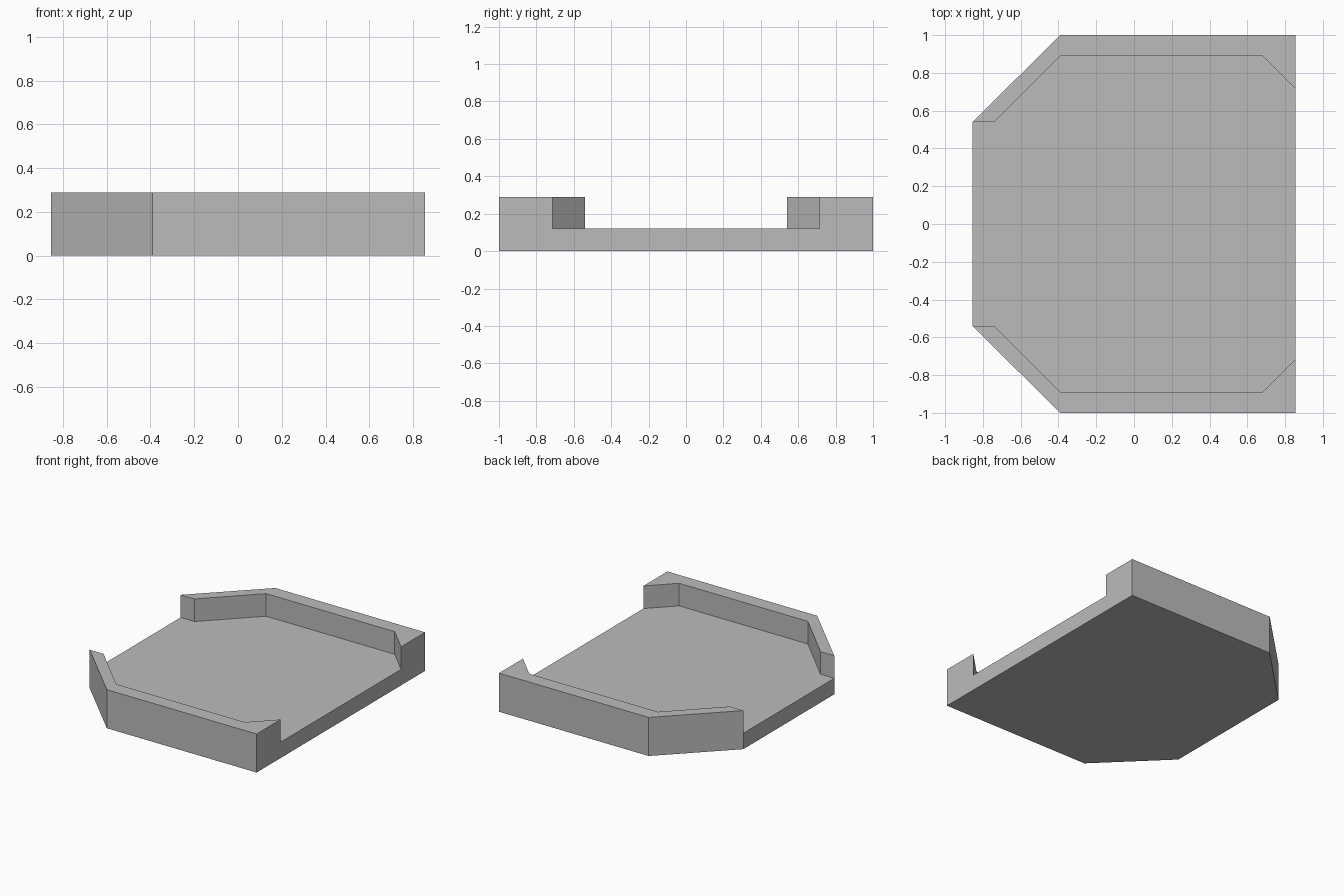
import bpy
import bmesh
import math

cube = bpy.data.objects.get("Cube")
if cube:
    bpy.data.objects.remove(cube, do_unlink=True)

FLOOR_TOP = 0.12
WALL_TOP = 0.29

# Single grey material
grey = bpy.data.materials.new("plain grey")
grey.use_nodes = True
colour = (0.5, 0.5, 0.5, 1)
grey.diffuse_color = colour
grey.node_tree.nodes["Principled BSDF"].inputs["Base Color"].default_value = colour

# Plan of one wall: outer corners first, then inner corners
wall_plan = [(-0.855, 0.54), (-0.39, 1), (0.855, 1),
             (0.855, 0.715), (0.68, 0.89), (-0.39, 0.89), (-0.74, 0.54)]

bm = bmesh.new()
back = [bm.verts.new((x, y, 0)) for x, y in wall_plan]
front = [bm.verts.new((x, -y, 0)) for x, y in wall_plan]

# Flat plan: two mirrored walls and the floor between their inner edges
back_wall = bm.faces.new(back)
front_wall = bm.faces.new(front[::-1])
floor = bm.faces.new([back[0]] + back[:2:-1] + front[3:] + [front[0]])
for face in (back_wall, front_wall):
    face.material_index = 0
wall_tag = bm.faces.layers.int.new("wall")
back_wall, front_wall = [f for f in bm.faces if len(f.verts) == len(wall_plan)]
back_wall[wall_tag] = front_wall[wall_tag] = 1


def raise_faces(faces, height, keep):
    """Extrude faces upward and return the new top faces."""
    result = bmesh.ops.extrude_face_region(bm, geom=faces, use_keep_orig=keep)["geom"]
    verts = [g for g in result if isinstance(g, bmesh.types.BMVert)]
    bmesh.ops.translate(bm, vec=(0, 0, height), verts=verts)
    return [g for g in result if isinstance(g, bmesh.types.BMFace)]


# Floor slab, then the raised walls
tops = raise_faces(bm.faces[:], FLOOR_TOP, True)
wall_tops = [f for f in tops if len(f.verts) == len(wall_plan)]
raise_faces(wall_tops, WALL_TOP - FLOOR_TOP, False)

# Merge flush faces into clean flat sides
bmesh.ops.recalc_face_normals(bm, faces=bm.faces[:])
bmesh.ops.dissolve_limit(bm, angle_limit=math.radians(1),
                         verts=bm.verts[:], edges=bm.edges[:])
bmesh.ops.recalc_face_normals(bm, faces=bm.faces[:])

mesh = bpy.data.meshes.new("walled_tray")
bm.to_mesh(mesh)
bm.free()
mesh.materials.append(grey)
tray = bpy.data.objects.new("walled_tray", mesh)
bpy.context.collection.objects.link(tray)
